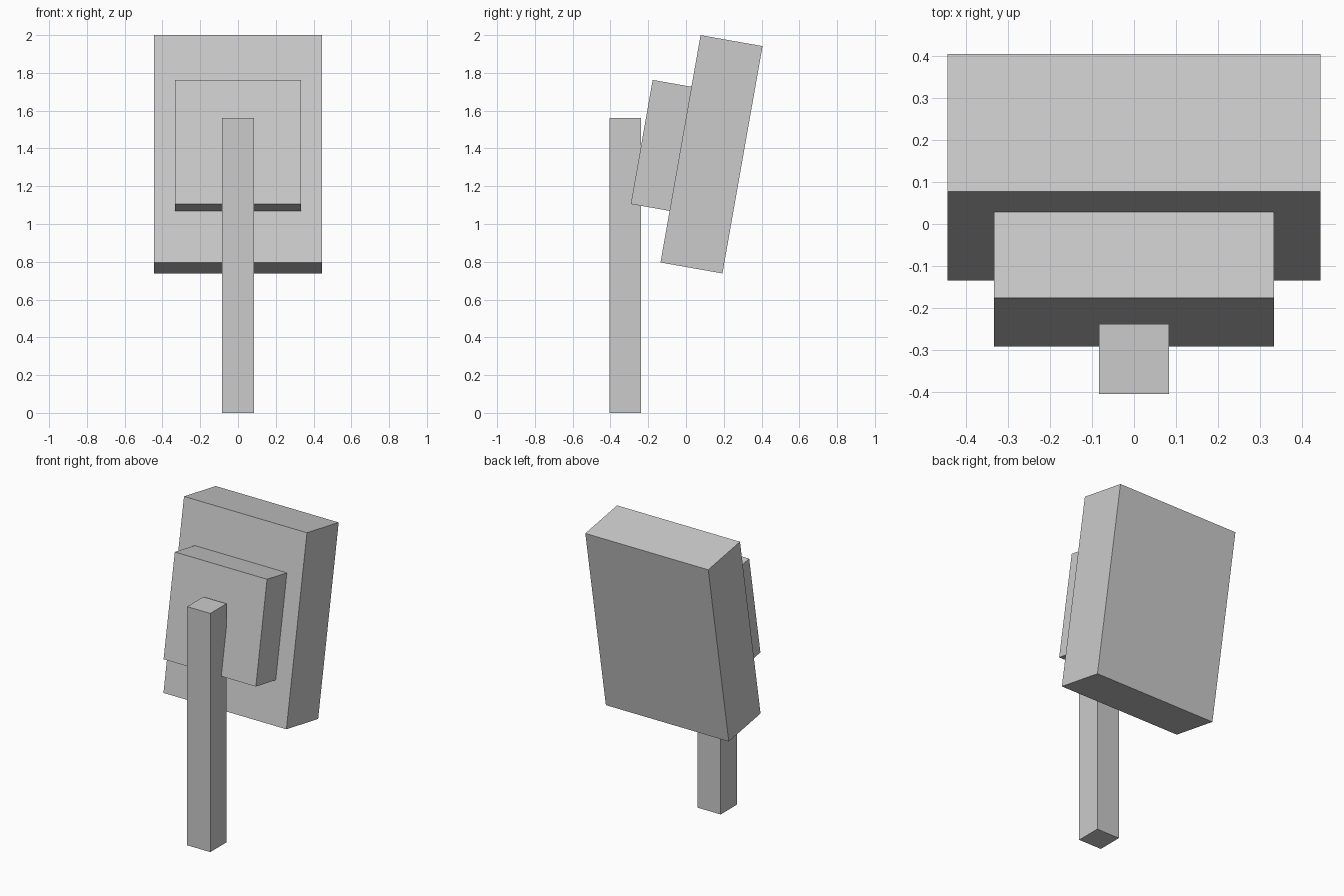
import bpy, math

if "Cube" in bpy.data.objects:
    bpy.data.objects.remove(bpy.data.objects["Cube"])

TILT = math.radians(-10)


def box(name, size, centre, tilt=0.0):
    bpy.ops.mesh.primitive_cube_add(size=1, location=centre, rotation=(tilt, 0, 0))
    ob = bpy.context.object
    ob.name = name
    ob.scale = size
    bpy.ops.object.transform_apply(location=False, rotation=False, scale=True)
    return ob


# upright square post
box("post", (0.167, 0.167, 1.56), (0, -0.322, 0.78))

# leaning mount block, slightly sunk into the panel
box("mount_block", (0.667, 0.222, 0.667), (0, -0.125, 1.415), TILT)

# large leaning panel
box("panel", (0.889, 0.333, 1.222), (0, 0.135, 1.369), TILT)
